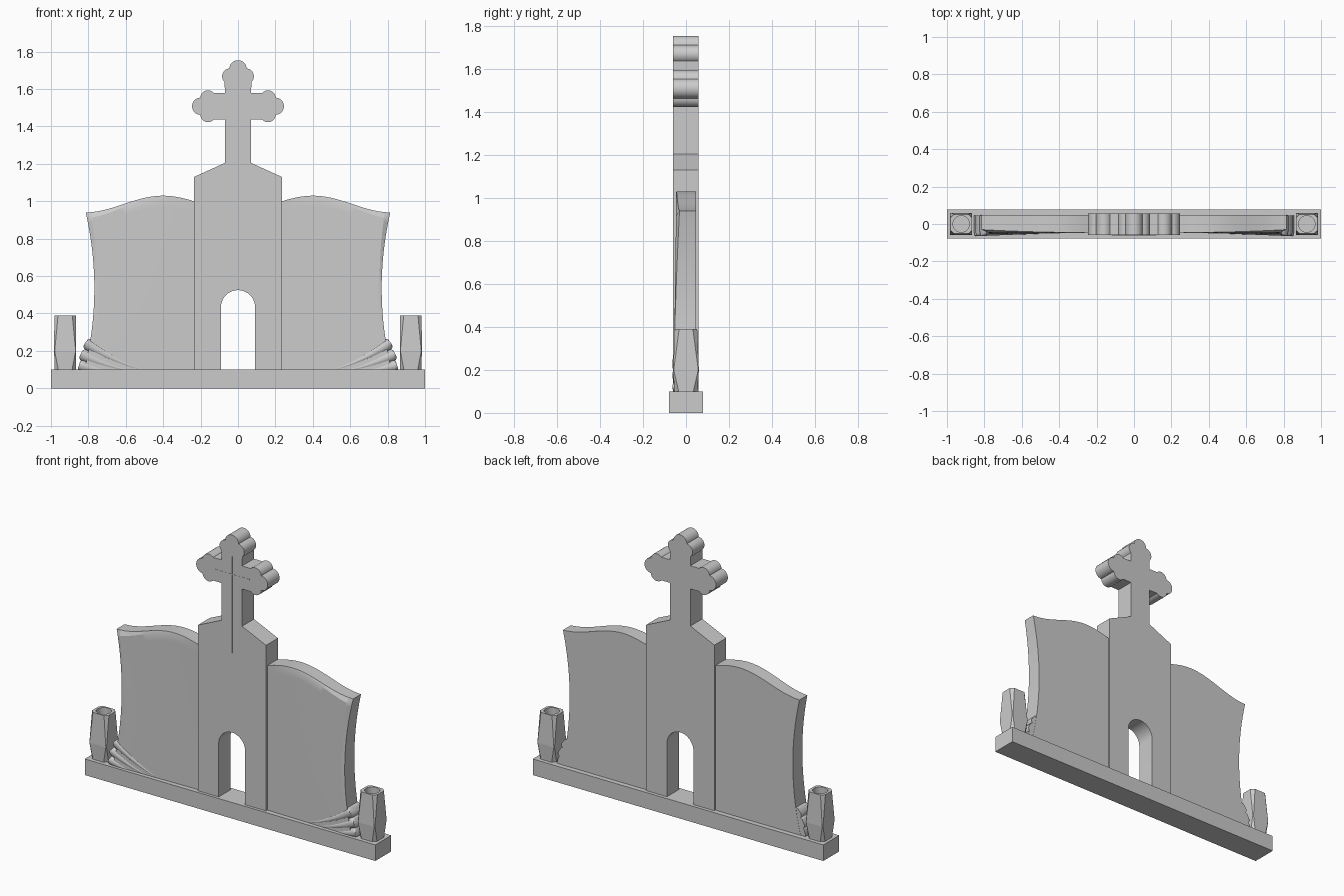
import bpy, bmesh
from math import sin, cos, pi, radians

if "Cube" in bpy.data.objects:
    bpy.data.objects.remove(bpy.data.objects["Cube"])


def finish(bm, name, mirror=False, smooth=None):
    bmesh.ops.recalc_face_normals(bm, faces=bm.faces[:])
    me = bpy.data.meshes.new(name)
    bm.to_mesh(me)
    bm.free()
    ob = bpy.data.objects.new(name, me)
    bpy.context.collection.objects.link(ob)
    if mirror:
        ob.modifiers.new("mirror", 'MIRROR')
    if smooth:
        bpy.ops.object.select_all(action='DESELECT')
        ob.select_set(True)
        bpy.context.view_layer.objects.active = ob
        bpy.ops.object.shade_smooth_by_angle(angle=radians(smooth))
    return ob


def thicken(bm, back):
    """Extrude the open sheet to a flat back at y = back."""
    geo = bmesh.ops.extrude_face_region(bm, geom=bm.faces[:])["geom"]
    for v in geo:
        if isinstance(v, bmesh.types.BMVert):
            v.co.y = back


def slab(name, outline, front, back, smooth=None):
    bm = bmesh.new()
    bm.faces.new([bm.verts.new((x, front, z)) for x, z in outline])
    thicken(bm, back)
    return finish(bm, name, smooth=smooth)


def loft(bm, rings):
    rings = [[bm.verts.new(p) for p in r] for r in rings]
    n = len(rings[0])
    for a, b in zip(rings, rings[1:]):
        for i in range(n):
            bm.faces.new((a[i], a[(i + 1) % n], b[(i + 1) % n], b[i]))
    bm.faces.new(rings[0])
    bm.faces.new(rings[-1])


def arc(cx, cy, r, a0, a1, n):
    return [(cx + r * cos(radians(a0 + (a1 - a0) * i / n)),
             cy + r * sin(radians(a0 + (a1 - a0) * i / n))) for i in range(n + 1)]


# Plinth
slab("plinth", [(-1, 0), (1, 0), (1, 0.1), (-1, 0.1)], -0.078, 0.078)

# Centre stone: gabled slab with arched doorway and trefoil cross in one outline
CZ = 1.508
half = arc(0.2, 0, 0.046, 0, 78, 8) + arc(0.16, 0.043, 0.042, 4, 137, 12)
trefoil = [(d, -w) for d, w in reversed(half)] + half[1:]


def arm(angle):
    c, s = cos(angle), sin(angle)
    return [(d * c - w * s, CZ + d * s + w * c) for d, w in trefoil]


outline = [(0.091, 0.1), (0.235, 0.1), (0.235, 1.13), (0.07, 1.205), (0.07, CZ - 0.072)]
outline += arm(0) + [(0.07, CZ + 0.072)] + arm(pi / 2) + [(-0.07, CZ + 0.072)] + arm(pi)
outline += [(-0.07, CZ - 0.072), (-0.07, 1.205), (-0.235, 1.13), (-0.235, 0.1), (-0.091, 0.1)]
outline += arc(0, 0.434, 0.091, 180, 0, 20)
slab("centre_stone_with_cross", outline, -0.06, 0.057, smooth=30)

# Hairline relief on the front of the cross
for name, x, z0, z1 in (("cross_line_upright", 0.003, 1.02, 1.62), ("cross_line_bar", 0.12, 1.505, 1.511)):
    slab(name, [(-x, z0), (x, z0), (x, z1), (-x, z1)], -0.061, -0.055)

# Open-book wings: wavy top, waisted outer edge, bevel growing to the outer corner
bm = bmesh.new()
N, M = 20, 16
grid = []
for i in range(N + 2):
    col = []
    for j in range(M + 2):
        u, v = min(i / N, 1), min(j / M, 1)
        side, top = i == N + 1, j == M + 1
        if i == N:
            u = 1 - 0.008 - 0.04 * v ** 2
        if j == M:
            v = 1 - 0.002 - 0.035 * u ** 2
        x = 0.225 + u * (0.768 + 0.2 * (v - 0.52) ** 2 - 0.225)
        zt = 0.985 + 0.045 * cos(pi * (0.225 + 0.587 * u - 0.4) / 0.42)
        y = -0.046 - 0.012 * u * (1 - v)
        if side or top:
            y += max(0.016 * v ** 2 if side else 0, 0.016 * u ** 2 if top else 0)
        col.append(bm.verts.new((x, y, 0.095 + v * (zt - 0.095))))
    grid.append(col)
for a, b in zip(grid, grid[1:]):
    for j in range(M + 1):
        bm.faces.new((a[j], b[j], b[j + 1], a[j + 1]))
thicken(bm, 0.047)
finish(bm, "book_wing", mirror=True, smooth=25)

# Curled page folds at the lower outer corners
FOLDS = [((0.815, 0.245), (0.67, 0.145), (0.50, 0.095)),
         ((0.84, 0.185), (0.70, 0.115), (0.55, 0.088)),
         ((0.85, 0.125), (0.74, 0.09), (0.60, 0.08))]
for k, (p, q, e) in enumerate(FOLDS):
    bm = bmesh.new()
    rings = []
    for t in (0, 0.012, 0.035, 0.07, 0.2, 0.35, 0.5, 0.65, 0.8, 1):
        s = 1 - t
        x = s * s * p[0] + 2 * s * t * q[0] + t * t * e[0]
        z = s * s * p[1] + 2 * s * t * q[1] + t * t * e[1]
        dx = 2 * s * (q[0] - p[0]) + 2 * t * (e[0] - q[0])
        dz = 2 * s * (q[1] - p[1]) + 2 * t * (e[1] - q[1])
        L = (dx * dx + dz * dz) ** 0.5
        r = (0.036 - 0.028 * t) * {0: 0.45, 0.012: 0.7, 0.035: 0.9}.get(t, 1)
        ring = [(r * cos(pi * i / 12), -0.03 - (0.034 - 0.012 * t) * sin(pi * i / 12)) for i in range(13)]
        ring += [(-r, 0.046), (r, 0.046)]
        rings.append([(x - dz / L * n, y, z + dx / L * n) for n, y in ring])
    loft(bm, rings)
    finish(bm, f"page_fold_{k + 1}", mirror=True, smooth=40)

# Vase posts: square shafts whose corner chamfers open towards both ends
bm = bmesh.new()
rings = []
for z, h, hy, c in ((0.1, 0.057, 0.054, 0.02), (0.2, 0.059, 0.06, 0.003), (0.39, 0.058, 0.052, 0.02)):
    pts = [(h, hy - c), (h - c, hy), (c - h, hy), (-h, hy - c),
           (-h, c - hy), (c - h, -hy), (h - c, -hy), (h, c - hy)]
    rings.append([(0.924 + x, y, z) for x, y in pts])
loft(bm, rings)
post = finish(bm, "vase_post")
bm = bmesh.new()
loft(bm, [[(x, y, z) for x, y in arc(0.924, 0, 0.044, 0, 360 - 360 / 32, 31)] for z in (0.25, 0.45)])
cutter = finish(bm, "vase_hole_cutter")
cutter.hide_render = True
cutter.hide_viewport = True
cut = post.modifiers.new("hole", 'BOOLEAN')
cut.operation = 'DIFFERENCE'
cut.object = cutter
post.modifiers.new("mirror", 'MIRROR')
